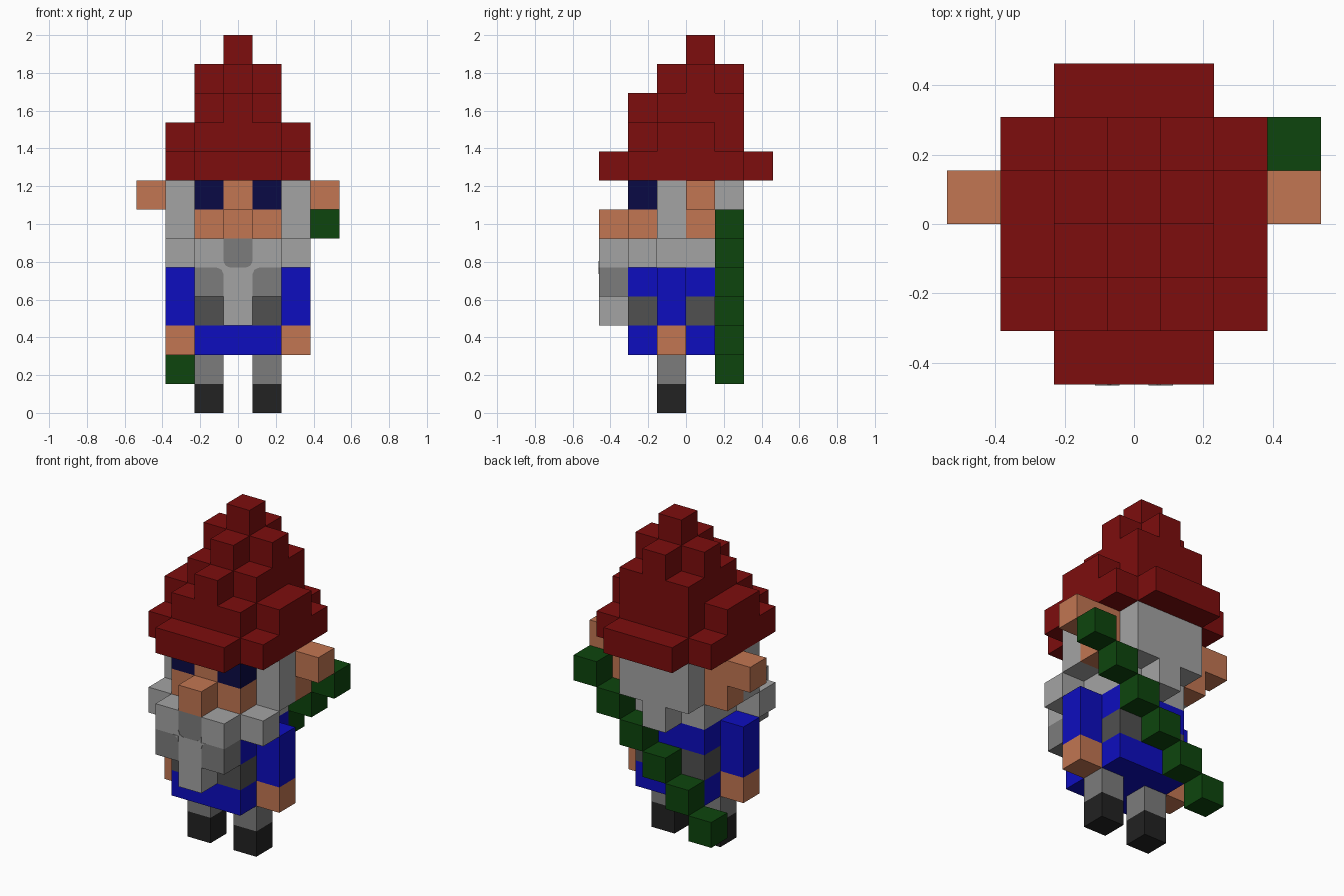
import bpy, bmesh

if "Cube" in bpy.data.objects:
    bpy.data.objects.remove(bpy.data.objects["Cube"], do_unlink=True)

U = 2 / 13  # edge of one block


def material(name, r, g, b):
    m = bpy.data.materials.new(name)
    m.diffuse_color = (r, g, b, 1)
    m.use_nodes = True
    bsdf = next(n for n in m.node_tree.nodes if n.type == 'BSDF_PRINCIPLED')
    bsdf.inputs["Base Color"].default_value = (r, g, b, 1)
    return m


RED = material("hat_red", 0.205, 0.004, 0.004)
SKIN = material("skin", 0.54, 0.18, 0.085)
NAVY = material("eye_navy", 0.003, 0.003, 0.06)
BLUE = material("tunic_blue", 0.004, 0.004, 0.52)
LIGHT = material("hair_light_grey", 0.37, 0.37, 0.37)
MID = material("mid_grey", 0.20, 0.20, 0.20)
DARK = material("belt_dark_grey", 0.08, 0.08, 0.08)
BLACK = material("boot_black", 0.016, 0.016, 0.016)
GREEN = material("strap_green", 0.004, 0.06, 0.004)


def finish(name, bm, mat):
    bmesh.ops.recalc_face_normals(bm, faces=bm.faces)
    mesh = bpy.data.meshes.new(name)
    bm.to_mesh(mesh)
    bm.free()
    mesh.materials.append(mat)
    obj = bpy.data.objects.new(name, mesh)
    bpy.context.collection.objects.link(obj)


def blocks(name, mat, *boxes):
    """Each box is a range of blocks: first and last column, depth and layer."""
    bm = bmesh.new()
    for x0, x1, y0, y1, z0, z1 in boxes:
        size = (x1 - x0 + 1, y1 - y0 + 1, z1 - z0 + 1)
        mid = ((x0 + x1) / 2, (y0 + y1 + 1) / 2 - 3, (z0 + z1 + 1) / 2)
        cube = bmesh.ops.create_cube(bm, size=U)["verts"]
        for v in cube:
            v.co = [v.co[a] * size[a] + mid[a] * U for a in range(3)]
    finish(name, bm, mat)


def corner_plate(name, x, z, dx, dz, cut=0.035):
    """Thin triangle that rounds off one corner of a grey beard patch."""
    bm = bmesh.new()
    pts = [(x, z), (x + dx * cut, z), (x + dx * cut * 0.3, z + dz * cut * 0.3), (x, z + dz * cut)]
    face = bm.faces.new([bm.verts.new((px, -3 * U, pz)) for px, pz in pts])
    new = bmesh.ops.extrude_face_region(bm, geom=[face])["geom"]
    for v in new:
        if isinstance(v, bmesh.types.BMVert):
            v.co.y -= 0.003
    finish(name, bm, LIGHT)


# Limbs, eyes, ears and hair at the sides, one of each per side
for side, s in (("left", 1), ("right", -1)):
    def part(name, mat, x, *rest):
        blocks(f"{side}_{name}", mat, (s * x, s * x) + rest)

    part("boot", BLACK, 1, 2, 2, 0, 0)
    part("leg", MID, 1, 2, 2, 1, 1)
    part("hand", SKIN, 2, 2, 2, 2, 2)
    part("arm", BLUE, 2, 2, 2, 3, 4)
    part("beard_lock", LIGHT, 2, 1, 1, 5, 5)
    part("sideburn", LIGHT, 2, 2, 2, 6, 7)
    part("cheek", SKIN, 2, 3, 3, 6, 7)
    part("ear", SKIN, 3, 3, 3, 7, 7)
    part("eye", NAVY, 1, 1, 1, 7, 7)
    part("beard_patch", MID, 1, 0, 0, 4, 4)
    part("beard_top", LIGHT, 1, 0, 0, 5, 5)
    corner_plate(f"{side}_patch_corner", s * 0.5 * U, 5 * U, s, -1)
    corner_plate(f"{side}_mouth_corner", s * 0.5 * U, 5 * U, -s, 1)

# Body
blocks("tunic_skirt", BLUE, (-1, 1, 1, 3, 2, 2))
blocks("belt", DARK, (-1, 1, 1, 3, 3, 3))
blocks("tunic_chest", BLUE, (-1, 1, 1, 3, 4, 4))
blocks("neck_hair", LIGHT, (-1, 1, 1, 3, 5, 5))

# Head
blocks("face", SKIN, (-1, 1, 1, 1, 6, 6), (0, 0, 1, 1, 7, 7), (-1, 1, 2, 3, 6, 7))
blocks("nose", SKIN, (0, 0, 0, 0, 6, 6))
blocks("mouth", MID, (0, 0, 0, 0, 5, 5))
blocks("beard_tip", LIGHT, (0, 0, 0, 0, 3, 4))
blocks("back_hair", LIGHT, (-1, 1, 4, 4, 6, 7), (0, 0, 4, 4, 5, 5))

# Diagonal stair of blocks across the back
blocks("back_strap", GREEN, *[(k - 3, k - 3, 4, 4, k, k) for k in range(1, 7)])

# Stepped hat, brim to tip
blocks("hat_brim", RED, (-1, 1, 0, 5, 8, 8), (-2, -2, 1, 4, 8, 8), (2, 2, 1, 4, 8, 8))
blocks("hat_lower", RED, (-1, 1, 1, 4, 9, 9), (-2, -2, 2, 3, 9, 9), (2, 2, 2, 3, 9, 9))
blocks("hat_middle", RED, (-1, 1, 2, 4, 10, 10), (0, 0, 1, 1, 10, 10))
blocks("hat_upper", RED, (-1, 1, 3, 3, 11, 11), (0, 0, 2, 2, 11, 11), (0, 0, 4, 4, 11, 11))
blocks("hat_tip", RED, (0, 0, 3, 3, 12, 12))
